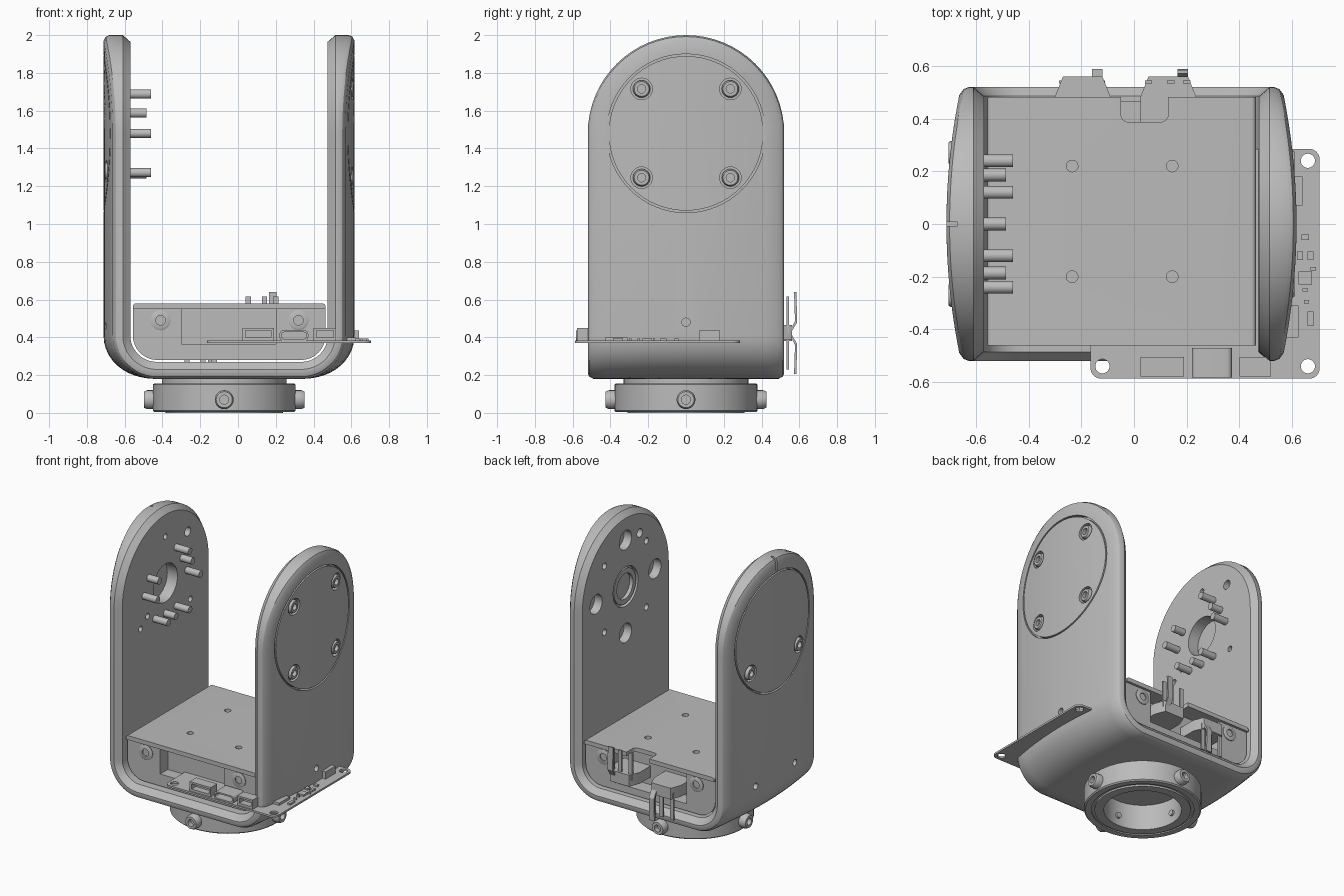
import bpy, bmesh
from math import sin, cos, pi, radians, sqrt
from mathutils import Vector

cube = bpy.data.objects.get("Cube")
if cube:
    bpy.data.objects.remove(cube)

grey = bpy.data.materials.new("satin_grey")
grey.use_nodes = True
grey.diffuse_color = (0.5, 0.5, 0.5, 1)
grey.node_tree.nodes["Principled BSDF"].inputs["Base Color"].default_value = (0.5, 0.5, 0.5, 1)


def finish(name, bm):
    bmesh.ops.remove_doubles(bm, verts=bm.verts, dist=1e-5)
    bmesh.ops.recalc_face_normals(bm, faces=bm.faces)
    mesh = bpy.data.meshes.new(name)
    bm.to_mesh(mesh)
    bm.free()
    mesh.materials.append(grey)
    ob = bpy.data.objects.new(name, mesh)
    bpy.context.collection.objects.link(ob)
    smooth(ob)
    return ob


def smooth(ob):
    bpy.ops.object.select_all(action='DESELECT')
    ob.select_set(True)
    bpy.context.view_layer.objects.active = ob
    bpy.ops.object.shade_smooth_by_angle(angle=radians(30))


def bridge(bm, rings, closed=True):
    for a, b in zip(rings, rings[1:]):
        for i in range(len(a)):
            j = (i + 1) % len(a)
            bm.faces.new((a[i], a[j], b[j], b[i]))


def lathe(name, profile, loc, axis=(0, 0, 1), n=28):
    # profile of (radius, height) spun about an axis through loc
    bm = bmesh.new()
    q = Vector(axis).to_track_quat('Z', 'Y')
    rings = [[bm.verts.new(Vector(loc) + q @ Vector((r * cos(2 * pi * k / n), r * sin(2 * pi * k / n), h)))
              for k in range(n)] for r, h in profile]
    bridge(bm, rings)
    return finish(name, bm)


def rod(name, r, loc, axis, h0, h1):
    return lathe(name, [(0, h0), (r, h0), (r, h1), (0, h1)], loc, axis)


def screw(name, loc, axis, r=0.042, h=0.04):
    s = r * 0.48
    return lathe(name, [(0, 0), (r, 0), (r, h * 0.7), (r * 0.85, h), (s, h), (s, h * 0.4), (0, h * 0.4)], loc, axis, 24)


def prism(name, pts, lo, hi, axis):
    place = {'x': lambda u, v, w: (w, u, v), 'y': lambda u, v, w: (u, w, v), 'z': lambda u, v, w: (u, v, w)}[axis]
    bm = bmesh.new()
    rings = [[bm.verts.new(place(u, v, w)) for u, v in pts] for w in (lo, hi)]
    bridge(bm, rings)
    for ring in rings:
        bm.faces.new(ring)
    return finish(name, bm)


def rrect(u0, u1, v0, v1, r_low=0.0, r_high=0.0, n=8):
    pts = []
    for u, v, su, sv, r, start in ((u1, v1, -1, -1, r_high, 0), (u0, v1, 1, -1, r_high, 1),
                                   (u0, v0, 1, 1, r_low, 2), (u1, v0, -1, 1, r_low, 3)):
        for k in range(n + 1 if r else 1):
            a = (start + k / n) * pi / 2
            pts.append((u + su * r + r * cos(a), v + sv * r + r * sin(a)) if r else (u, v))
    return pts


def box(name, x0, x1, y0, y1, z0, z1):
    return prism(name, rrect(x0, x1, y0, y1), z0, z1, 'z')


def cut(ob, cutters):
    for c in cutters:
        c.hide_render = True
        m = ob.modifiers.new("cut", 'BOOLEAN')
        m.operation, m.solver, m.object = 'DIFFERENCE', 'EXACT', c
    bpy.context.view_layer.update()
    mesh = bpy.data.meshes.new_from_object(ob.evaluated_get(bpy.context.evaluated_depsgraph_get()))
    ob.modifiers.clear()
    ob.data = mesh
    for c in cutters:
        bpy.data.objects.remove(c)
    smooth(ob)


# U-shaped yoke: nested stadium rings wrapped along a U path
LEFT, RIGHT, FLOOR, AXLE, HALF, BEND = -0.57, 0.475, 0.27, 1.48, 0.52, 0.14
path = [(LEFT, AXLE, -1, 0, 1)]
for cx, start in ((LEFT + BEND, pi), (RIGHT - BEND, 1.5 * pi)):
    for k in range(13):
        a = start + k / 12 * pi / 2
        path.append((cx + BEND * cos(a), FLOOR + BEND + BEND * sin(a), cos(a), sin(a), cos(a) ** 2))
path.append((RIGHT, AXLE, 1, 0, 1))


def thickness(y, w=1):
    return 0.09 + w * (0.052 - 0.055 * (y / HALF) ** 2)


def stadium(bm, inset, t, outer):
    r = HALF - inset
    arc = [(r * sin(a), r * cos(a)) for a in (-pi / 2 + pi * k / 32 for k in range(1, 32))]
    pts = [(path[0], y, h) for y, h in arc] + [(p, r, 0) for p in path]
    pts += [(path[-1], -y, h) for y, h in arc] + [(p, -r, 0) for p in reversed(path)]
    ring = []
    for (x, z, nx, nz, w), y, h in pts:
        d = t + (thickness(y, w) if outer else 0)
        ring.append(bm.verts.new((x + nx * d, y, z + nz * d + h)))
    return ring


bm = bmesh.new()
layers = [(HALF, 0, 0), (0.035, 0, 0), (0, 0.04, 0), (0, -0.03, 1), (0.008, -0.012, 1), (0.03, 0, 1)]
layers += [(d, 0, 1) for d in (0.1, 0.18, 0.26, 0.35, 0.43, HALF)]
bridge(bm, [stadium(bm, *layer) for layer in layers])
yoke = finish("yoke", bm)

cutters = []
diagonals = [(y, z) for y in (-0.235, 0.235) for z in (-0.235, 0.235)]
lower_pair = [(-0.27, -0.2), (0.27, -0.2)]


def bore(side, y, z, r, t0, t1):
    x = LEFT if side < 0 else RIGHT
    cutters.append(rod("bore", r, (x, y, AXLE + z), (side, 0, 0), t0, t1))


# Cover grooves and screw counterbores on both outer faces
for side, x, spots in ((-1, LEFT, lower_pair), (1, RIGHT, diagonals)):
    cutters.append(lathe("groove", [(0.409, 0.1), (0.42, 0.1), (0.42, 0.2), (0.409, 0.2), (0.409, 0.1)],
                         (x, 0, AXLE), (side, 0, 0), 64))
    for y, z in spots:
        bore(side, y, z, 0.057, 0.1, 0.2)
        screw("cover_screw", (x + side * 0.095, y, AXLE + z), (side, 0, 0), 0.046)
cutters.append(box("slit", LEFT - 0.2, LEFT - 0.1, -0.008, 0.008, 1.91, 2.05))

# Inner holes: bearing seat on one arm, drive seat on the other
bore(1, 0, 0, 0.14, -0.02, 0.03)
for y, z in ((0.33, 0), (-0.33, 0), (0, 0.33), (0, -0.33)):
    bore(1, y, z, 0.068, -0.02, 0.06)
for y, z in diagonals:
    bore(1, y, z, 0.022, -0.02, 0.04)
bore(1, -0.16, 0.32, 0.03, -0.02, 0.04)
bore(-1, 0, 0, 0.135, -0.02, 0.08)
bore(-1, 0.25, 0.27, 0.032, -0.02, 0.05)
for y, z in ((0, 0.33), (-0.2, -0.16), (-0.28, -0.22), (0.28, -0.22)):
    bore(-1, y, z, 0.02, -0.02, 0.04)
# Small side holes low on the arms
bore(1, 0, -1.0, 0.022, 0.06, 0.2)
for y in (-0.22, 0.22):
    bore(-1, y, -1.02, 0.022, 0.06, 0.2)
cut(yoke, cutters)
lathe("bearing", [(0.09, 0.005), (0.125, 0.005), (0.125, 0.031), (0.09, 0.031), (0.09, 0.005)],
      (RIGHT, 0, AXLE), (1, 0, 0))

# Drive pins: five long ones on a hexagon, three short ones on a triangle
for k in range(6):
    a = k * pi / 3
    if k != 2:
        rod("long_pin", 0.024, (LEFT, 0.24 * cos(a), AXLE + 0.24 * sin(a)), (1, 0, 0), -0.02, 0.11)
for k in range(3):
    a = pi / 6 + k * 2 * pi / 3
    rod("short_pin", 0.024, (LEFT, 0.215 * cos(a), AXLE + 0.215 * sin(a)), (1, 0, 0), -0.02, 0.085)

# Electronics housing with pockets, lid and corner screws
housing = prism("housing", rrect(-0.557, 0.463, 0.28, 0.55, 0.13), -0.445, 0.465, 'y')
cut(housing, [box("front_pocket", -0.3, 0.2, -0.5, -0.36, 0.365, 0.56),
              box("back_pocket", -0.33, 0.25, 0.36, 0.5, 0.33, 0.56)])
lid = prism("lid", rrect(-0.557, 0.463, 0.55, 0.58, 0, 0.018), -0.462, 0.482, 'y')
cut(lid, [prism("notch", rrect(-0.05, 0.13, 0.387, 0.52, 0.03), 0.5, 0.6, 'z')]
    + [rod("lid_hole", 0.022, (x, y, 0.56), (0, 0, 1), 0, 0.05) for x in (-0.235, 0.145) for y in (-0.2, 0.22)])
for x in (-0.41, 0.32):
    screw("front_screw", (x, -0.44, 0.49), (0, -1, 0), 0.053, 0.014)
    screw("back_screw", (x, 0.46, 0.49), (0, 1, 0), 0.053, 0.014)

# Circuit board with corner holes
board = prism("circuit_board", rrect(-0.165, 0.705, -0.587, 0.285, 0.04, 0.04), 0.37, 0.383, 'z')
cut(board, [rod("board_hole", 0.027, (x, y, 0.37), (0, 0, 1), -0.05, 0.05)
            for x, y in ((0.66, 0.24), (0.66, -0.54), (-0.12, -0.54))])
for x0, x1 in ((0.025, 0.19), (0.4, 0.52)):
    socket = box("cable_socket", x0, x1, -0.578, -0.505, 0.38, 0.45)
    cut(socket, [box("opening", x0 + 0.015, x1 - 0.015, -0.6, -0.53, 0.4, 0.437)])
port = prism("power_port", rrect(0.22, 0.372, 0.382, 0.437, 0.02, 0.02), -0.583, -0.47, 'y')
cut(port, [prism("opening", rrect(0.23, 0.362, 0.392, 0.427, 0.014, 0.014), -0.6, -0.5, 'y')])
box("side_socket", 0.57, 0.64, 0.07, 0.18, 0.38, 0.435)
box("rear_chip", 0.57, 0.625, -0.43, -0.31, 0.38, 0.4)
for x, y, w, d in ((0.65, -0.05, 0.015, 0.01), (0.63, -0.12, 0.012, 0.016), (0.67, -0.12, 0.012, 0.016),
                   (0.65, -0.205, 0.026, 0.024), (0.65, -0.25, 0.01, 0.006), (0.655, -0.295, 0.01, 0.006),
                   (0.67, -0.36, 0.011, 0.027), (0.68, -0.17, 0.01, 0.006)):
    box("chip", x - w, x + w, y - d, y + d, 0.38, 0.395)

# Two limit switches at the back, one facing up and one down
for x, up, mid in ((0.13, 1, 0.425), (-0.195, -1, 0.42)):
    prism("switch_body", [(x - 0.105, 0.36), (x + 0.105, 0.36), (x + 0.105, 0.485), (x + 0.075, 0.56),
                          (x - 0.075, 0.56), (x - 0.105, 0.485)], mid - 0.04, mid + 0.04, 'z')
    for dx in (-0.075, 0.01, 0.07):
        ends = sorted((mid, mid + up * 0.19))
        box("switch_terminal", x + dx - 0.014, x + dx + 0.014, 0.533, 0.545, *ends)
    lever = [(0.545, 0.0), (0.577, 0.06), (0.572, 0.215), (0.584, 0.215), (0.589, 0.055), (0.556, 0.0)]
    prism("switch_lever", [(y, mid + up * h) for y, h in lever], x + 0.035, x + 0.075, 'x')

# Mounting collar with radial clamp screws
CX = -0.073
lathe("collar", [(0.25, 0.0), (0.31, 0.0), (0.31, 0.012), (0.33, 0.012), (0.33, 0.004), (0.37, 0.004), (0.378, 0.012),
                 (0.378, 0.15), (0.37, 0.156), (0.33, 0.156), (0.33, 0.19), (0.25, 0.19), (0.25, 0.0)],
      (CX, 0, 0), n=64)
for k in range(4):
    out = Vector((cos(k * pi / 2), sin(k * pi / 2), 0))
    screw("clamp_screw", Vector((CX, 0, 0.07)) + out * 0.37, out, 0.05, 0.055)
    rod("clamp_tip", 0.02, Vector((CX, 0, 0.07)), out, 0.235, 0.26)
